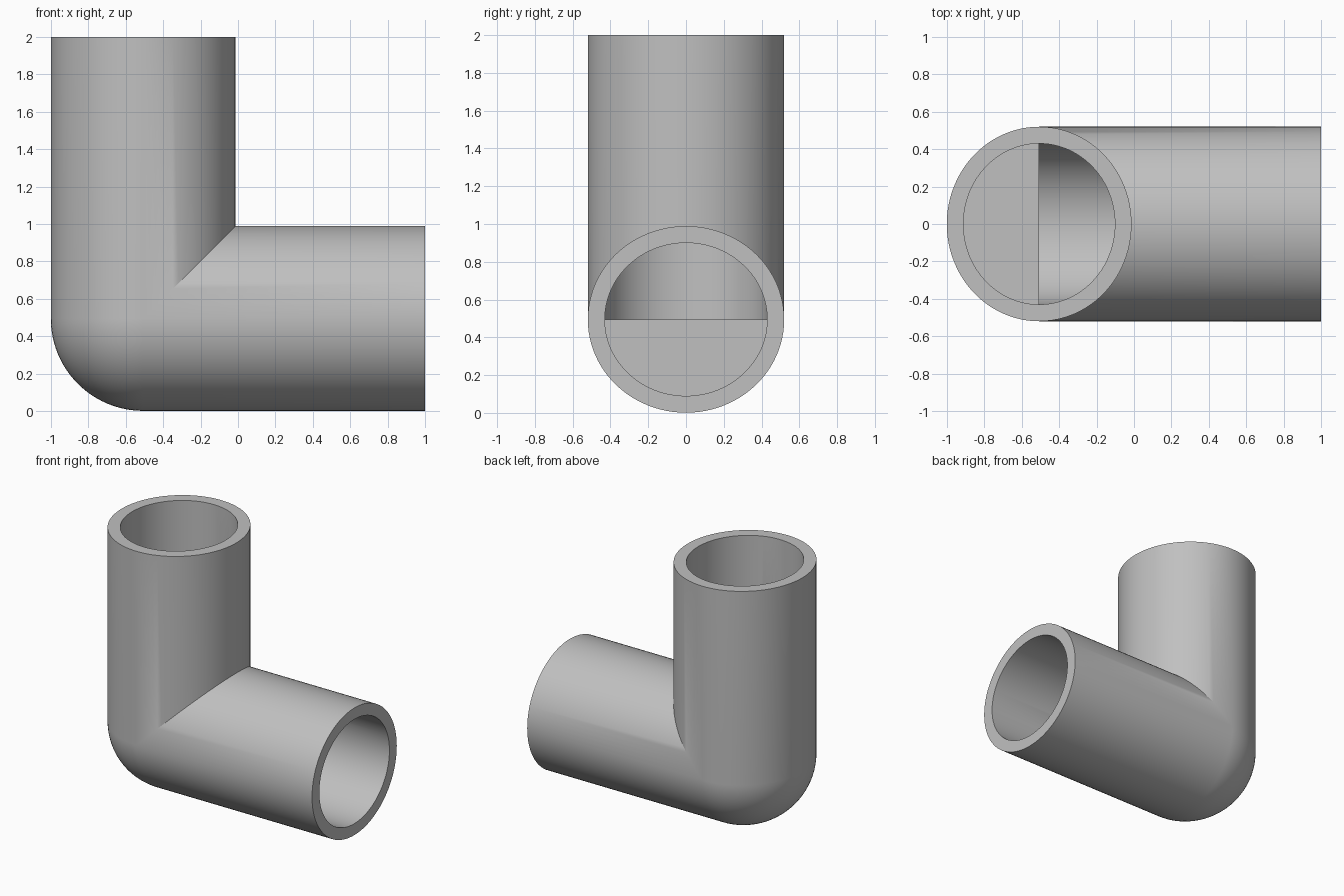
import bpy, bmesh, math

cube = bpy.data.objects.get("Cube")
if cube:
    bpy.data.objects.remove(cube)

SEGMENTS = 96
CX, CZ = -0.507, 0.495      # where the two pipe axes meet
TOP, END = 2.0, 1.0         # open ends of the upright and level pipes
OUTER = (0.494, 0.52)       # radius in the bend plane, radius along y
BORE = (0.405, 0.43)

# Each elbow is a list of (u, w) factors carrying the heel from one pipe to the other
ROUND_HEEL = [(math.cos(a), math.sin(a)) for a in
              (math.pi / 2 * i / 24 for i in range(25))]
SQUARE_STEP = [(1, 0), (0, 0), (0, 1)]


def pipe_rings(bm, radii, elbow):
    """Rings from the top opening, round the elbow, to the side opening."""
    def ring(place):
        verts = []
        for i in range(SEGMENTS):
            t = 2 * math.pi * i / SEGMENTS
            c = radii[0] * math.cos(t)
            x, z = place(c)
            verts.append(bm.verts.new((x, radii[1] * math.sin(t), z)))
        return verts

    def bend(u, w):
        # the inside of the bend is a plain mitre; the heel follows the elbow
        return lambda c: (CX + c, CZ + c) if c > 0 else (CX + c * u, CZ + c * w)

    rings = [ring(lambda c: (CX + c, TOP))]
    rings += [ring(bend(u, w)) for u, w in elbow]
    rings.append(ring(lambda c: (END, CZ + c)))
    return rings


def bridge(bm, a, b):
    for i in range(SEGMENTS):
        j = (i + 1) % SEGMENTS
        bm.faces.new((a[i], a[j], b[j], b[i]))


# Pipe elbow: outer skin, bore and the two flat rims
bm = bmesh.new()
skin = pipe_rings(bm, OUTER, ROUND_HEEL)
bore = pipe_rings(bm, BORE, SQUARE_STEP)
for rings in (skin, bore):
    for a, b in zip(rings, rings[1:]):
        bridge(bm, a, b)
bridge(bm, skin[0], bore[0])
bridge(bm, skin[-1], bore[-1])
bmesh.ops.remove_doubles(bm, verts=bm.verts, dist=1e-5)
bmesh.ops.dissolve_degenerate(bm, edges=bm.edges, dist=1e-5)
bmesh.ops.recalc_face_normals(bm, faces=bm.faces)

mesh = bpy.data.meshes.new("pipe_elbow")
bm.to_mesh(mesh)
bm.free()
pipe = bpy.data.objects.new("pipe_elbow", mesh)
bpy.context.collection.objects.link(pipe)

# Plain grey finish
grey = bpy.data.materials.new("plain_grey")
grey.use_nodes = True
colour = (0.527, 0.527, 0.527, 1)
grey.diffuse_color = colour
grey.node_tree.nodes["Principled BSDF"].inputs["Base Color"].default_value = colour
mesh.materials.append(grey)

bpy.ops.object.select_all(action="DESELECT")
pipe.select_set(True)
bpy.context.view_layer.objects.active = pipe
bpy.ops.object.shade_smooth_by_angle(angle=math.radians(30))
